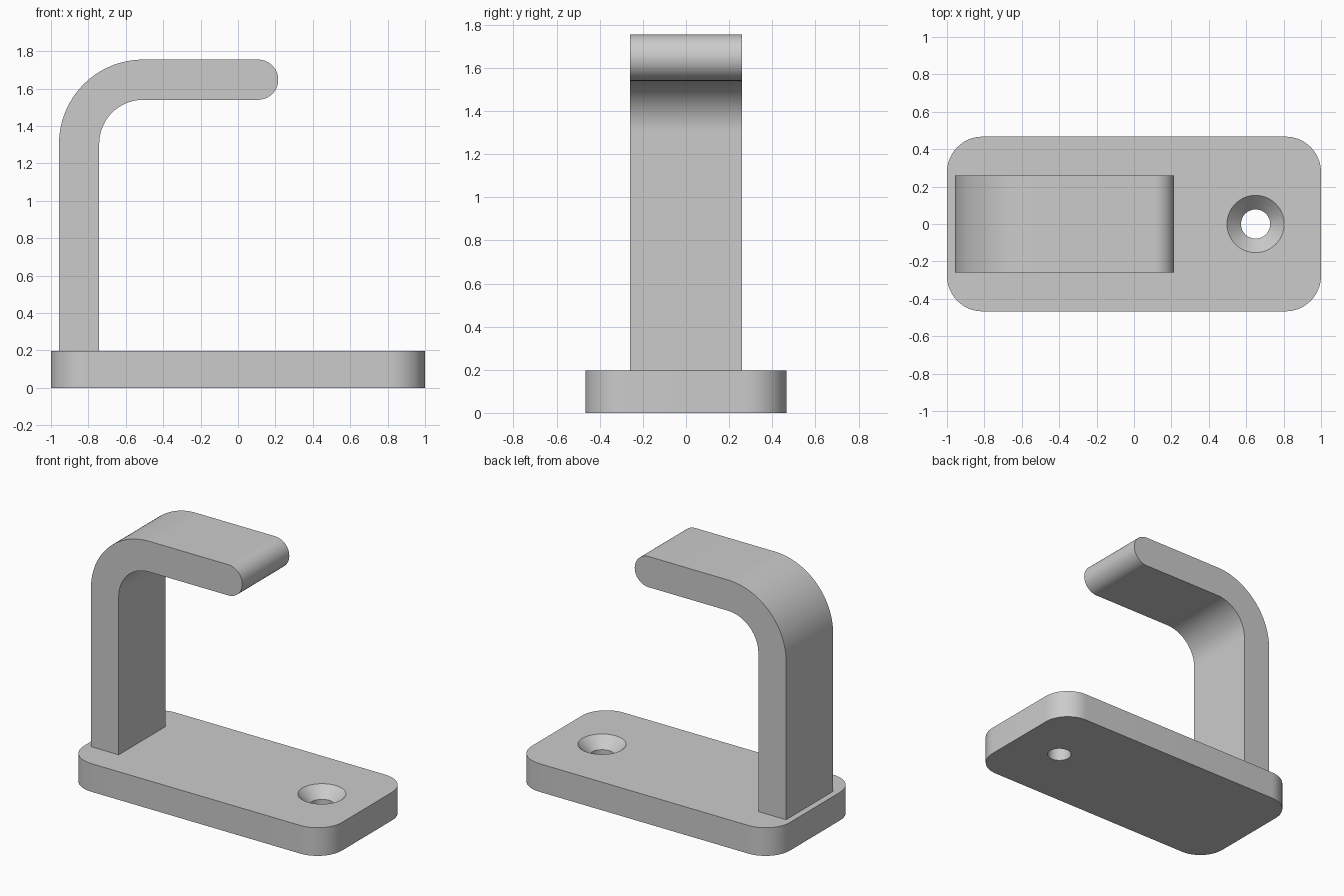
import bpy, bmesh, math
from mathutils import Matrix

if "Cube" in bpy.data.objects:
    bpy.data.objects.remove(bpy.data.objects["Cube"])

grey = bpy.data.materials.new("light_grey")
grey.diffuse_color = (0.6, 0.6, 0.6, 1)
grey.use_nodes = True
grey.node_tree.nodes["Principled BSDF"].inputs["Base Color"].default_value = grey.diffuse_color


def arc(cx, cy, r, a0, a1, n=20):
    """Points on an arc, angles in degrees."""
    return [(cx + r * math.cos(math.radians(a0 + (a1 - a0) * i / n)),
             cy + r * math.sin(math.radians(a0 + (a1 - a0) * i / n)))
            for i in range(n + 1)]


def make_object(name, bm):
    bmesh.ops.recalc_face_normals(bm, faces=bm.faces)
    mesh = bpy.data.meshes.new(name)
    bm.to_mesh(mesh)
    bm.free()
    obj = bpy.data.objects.new(name, mesh)
    bpy.context.collection.objects.link(obj)
    mesh.materials.append(grey)
    return obj


def extrude_profile(name, points, vector):
    """Prism from a closed list of 3D points."""
    bm = bmesh.new()
    face = bm.faces.new([bm.verts.new(p) for p in points])
    res = bmesh.ops.extrude_face_region(bm, geom=[face], use_keep_orig=True)
    verts = [g for g in res["geom"] if isinstance(g, bmesh.types.BMVert)]
    bmesh.ops.translate(bm, verts=verts, vec=vector)
    return make_object(name, bm)


def activate(obj):
    bpy.ops.object.select_all(action='DESELECT')
    obj.select_set(True)
    bpy.context.view_layer.objects.active = obj


# Base plate with rounded corners
HX, HY, T, R = 1.0, 0.467, 0.197, 0.19
outline = []
for sx, sy, a in ((1, 1, 0), (-1, 1, 90), (-1, -1, 180), (1, -1, 270)):
    outline += arc(sx * (HX - R), sy * (HY - R), R, a, a + 90, 16)
plate = extrude_profile("base_plate", [(x, y, 0) for x, y in outline], (0, 0, T))

# Countersunk screw hole: a turned cutter, 45 degree cone above a straight bore
HOLE_X, BORE, SINK, N = 0.65, 0.078, 0.153, 64
bm = bmesh.new()
rings = []
for r, z in ((BORE, -0.1), (BORE, T - (SINK - BORE)), (SINK + 0.05, T + 0.05)):
    rings.append([bm.verts.new((HOLE_X + x, y, z)) for x, y in arc(0, 0, r, 0, 360, N)[:-1]])
for low, high in zip(rings, rings[1:]):
    for i in range(N):
        j = (i + 1) % N
        bm.faces.new((low[i], low[j], high[j], high[i]))
bm.faces.new(rings[0][::-1])
bm.faces.new(rings[-1])
cutter = make_object("hole_cutter", bm)
cutter.hide_render = True

mod = plate.modifiers.new("screw_hole", 'BOOLEAN')
mod.operation = 'DIFFERENCE'
mod.solver = 'EXACT'
mod.object = cutter
activate(plate)
bpy.ops.object.modifier_apply(modifier=mod.name)
bpy.data.objects.remove(cutter)

# Bent arm: upright, quarter bend, horizontal reach with a rounded tip
LEFT, TOP, THICK, BEND, TIP, HALF_W = -0.957, 1.755, 0.215, 0.45, 0.215, 0.26
cx, cz, r = LEFT + BEND, TOP - BEND, THICK / 2
profile = [(LEFT, T)]
profile += arc(cx, cz, BEND, 180, 90, 32)
profile += arc(TIP - r, TOP - r, r, 90, -90, 32)
profile += arc(cx, cz, BEND - THICK, 90, 180, 32)
profile += [(LEFT + THICK, T)]
arm = extrude_profile("hook_arm", [(x, -HALF_W, z) for x, z in profile], (0, 2 * HALF_W, 0))

# Smooth the curves, keep the edges crisp
for obj in (plate, arm):
    activate(obj)
    bpy.ops.object.shade_smooth_by_angle(angle=math.radians(30))
